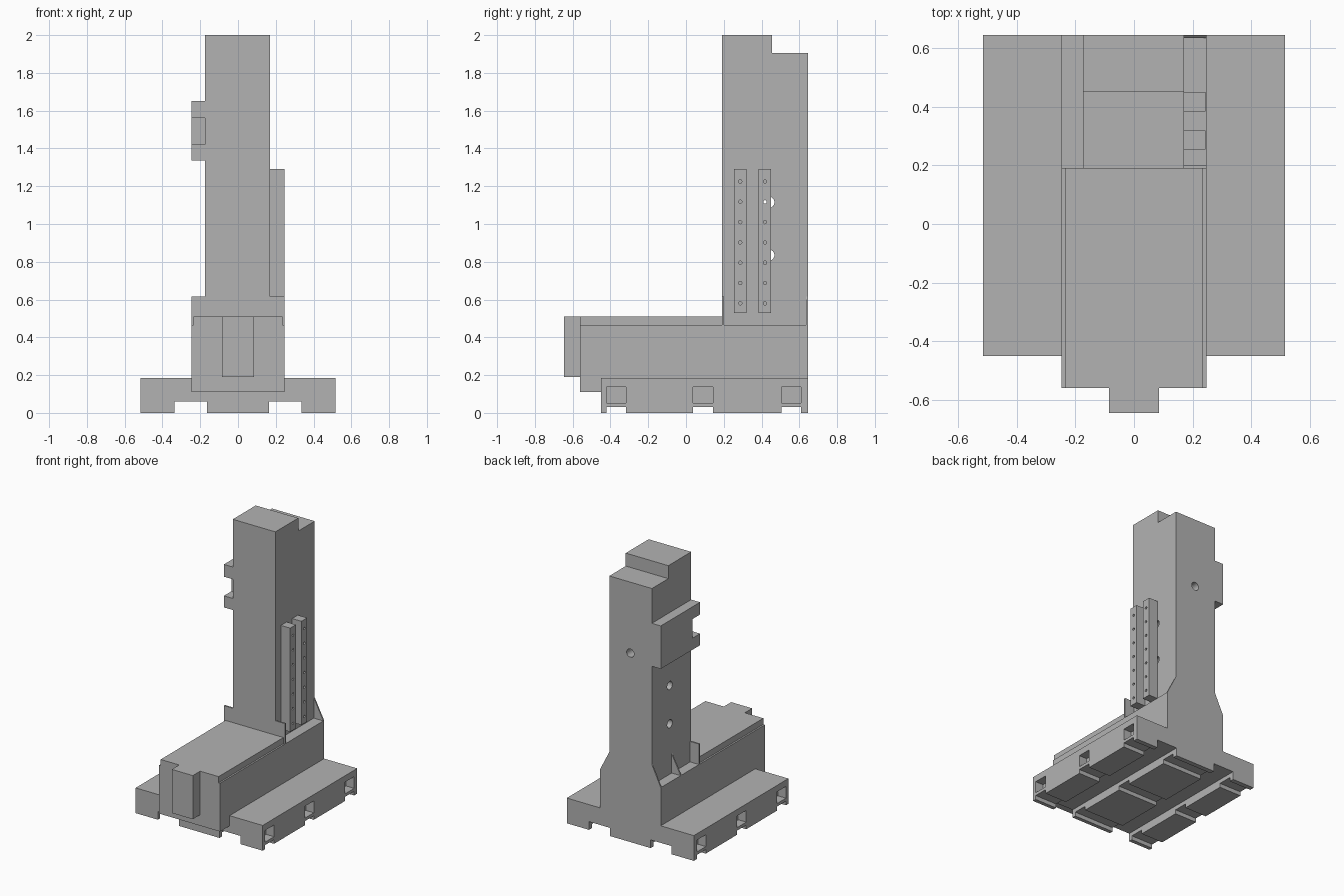
import bpy, bmesh, math
from mathutils import Matrix, Vector

cube = bpy.data.objects.get("Cube")
if cube:
    bpy.data.objects.remove(cube, do_unlink=True)

grey = bpy.data.materials.new("machine_grey")
grey.use_nodes = True
COLOUR = (0.45, 0.45, 0.45, 1)
grey.diffuse_color = COLOUR
grey.node_tree.nodes["Principled BSDF"].inputs["Base Color"].default_value = COLOUR


def finish(name, bm):
    bmesh.ops.recalc_face_normals(bm, faces=bm.faces)
    mesh = bpy.data.meshes.new(name)
    bm.to_mesh(mesh)
    bm.free()
    mesh.materials.append(grey)
    ob = bpy.data.objects.new(name, mesh)
    bpy.context.scene.collection.objects.link(ob)
    return ob


def add_box(bm, x, y, z):
    lo, hi = Vector((x[0], y[0], z[0])), Vector((x[1], y[1], z[1]))
    m = Matrix.Translation((lo + hi) / 2) @ Matrix.Diagonal((*(hi - lo), 1))
    bmesh.ops.create_cube(bm, size=1, matrix=m)


def add_cylinder(bm, centre, radius, depth, axis, sides):
    turn = Matrix.Rotation(math.pi / 2, 4, "Y" if axis == "X" else "X")
    bmesh.ops.create_cone(bm, cap_ends=True, segments=sides, radius1=radius, radius2=radius,
                          depth=depth, matrix=Matrix.Translation(centre) @ turn)


def box(name, x, y, z):
    bm = bmesh.new()
    add_box(bm, x, y, z)
    return finish(name, bm)


def prism(name, points, axis, start, end):
    """Extrude a profile: (y, z) points along X, or (x, z) points along Y."""
    bm = bmesh.new()
    place = (lambda a, b: (start, a, b)) if axis == "X" else (lambda a, b: (a, start, b))
    face = bm.faces.new([bm.verts.new(place(a, b)) for a, b in points])
    moved = bmesh.ops.extrude_face_region(bm, geom=[face])["geom"]
    step = (end - start, 0, 0) if axis == "X" else (0, end - start, 0)
    bmesh.ops.translate(bm, vec=step, verts=[v for v in moved if isinstance(v, bmesh.types.BMVert)])
    return finish(name, bm)


def cut(target, bm):
    cutter = finish("cutter", bm)
    cutter.hide_render = True
    mod = target.modifiers.new("cut", "BOOLEAN")
    mod.operation, mod.solver, mod.object = "DIFFERENCE", "EXACT", cutter
    bpy.context.view_layer.update()
    graph = bpy.context.evaluated_depsgraph_get()
    mesh = bpy.data.meshes.new_from_object(target.evaluated_get(graph))
    target.modifiers.clear()
    target.data = mesh
    bpy.data.objects.remove(cutter, do_unlink=True)


BACK = 0.645      # rear face
COL = 0.19        # column front face
LEDGE = 0.465     # height of the body shoulder

# Base plate with two long channels underneath
half = [(0.165, 0), (0.165, 0.06), (0.335, 0.06), (0.335, 0), (0.515, 0), (0.515, 0.185)]
base = prism("base", half + [(-x, z) for x, z in reversed(half)], "Y", -0.45, BACK)

# Cross channels and side pockets
channels, pockets = bmesh.new(), bmesh.new()
for y in (-0.37, 0.09, 0.558):
    add_box(channels, (-0.6, 0.6), (y - 0.052, y + 0.052), (-0.05, 0.03))
    for s in (-1, 1):
        add_box(pockets, sorted((s * 0.45, s * 0.6)), (y - 0.052, y + 0.052), (0.052, 0.138))
cut(base, channels)
cut(base, pockets)

# Bed body, its raised top and the front block
prism("body", [(-0.56, 0.11), (-0.45, 0.11), (-0.45, 0.185), (BACK, 0.185),
               (BACK, LEDGE), (-0.56, LEDGE)], "X", -0.247, 0.247)
box("body_top", (-0.235, 0.235), (-0.56, COL), (LEDGE, 0.51))
box("front_block", (-0.085, 0.085), (-0.645, -0.56), (0.19, 0.51))

# Column with stepped top and drilled holes
column = prism("column", [(COL, LEDGE), (BACK, LEDGE), (BACK, 1.905), (0.455, 1.905),
                          (0.455, 2.0), (COL, 2.0)], "X", -0.175, 0.17)
holes = bmesh.new()
for z in (0.835, 1.115):
    add_cylinder(holes, (0, 0.438, z), 0.03, 0.6, "X", 24)
add_cylinder(holes, (0, BACK, 1.385), 0.03, 0.24, "Y", 24)
cut(column, holes)

# Front ears and triangular gussets at the column foot
for side, inner, outer in (("left", 0.17, 0.247), ("right", -0.175, -0.247)):
    box(side + "_front_ear", sorted((inner, outer)), (COL, COL + 0.012), (LEDGE, 0.615))
    triangle = [(inner, LEDGE), (outer, LEDGE), (inner, 0.615)]
    prism(side + "_rear_gusset", triangle, "Y", BACK - 0.01, BACK)
prism("right_middle_gusset", [(-0.175, LEDGE), (-0.247, LEDGE), (-0.175, 0.605)], "Y", 0.405, 0.415)

# Side bracket, notched at the front
prism("side_bracket", [(COL, 1.335), (BACK, 1.335), (BACK, 1.65), (COL, 1.65), (COL, 1.56),
                       (0.275, 1.56), (0.275, 1.42), (COL, 1.42)], "X", -0.247, -0.175)

# Two drilled guide rails
for name, y in (("front_rail", 0.287), ("rear_rail", 0.418)):
    rail = box(name, (0.17, 0.245), (y - 0.033, y + 0.033), (0.53, 1.29))
    drills = bmesh.new()
    for i in range(7):
        add_cylinder(drills, (0.21, y, 0.58 + i * 0.1075), 0.009, 0.2, "X", 12)
    cut(rail, drills)
